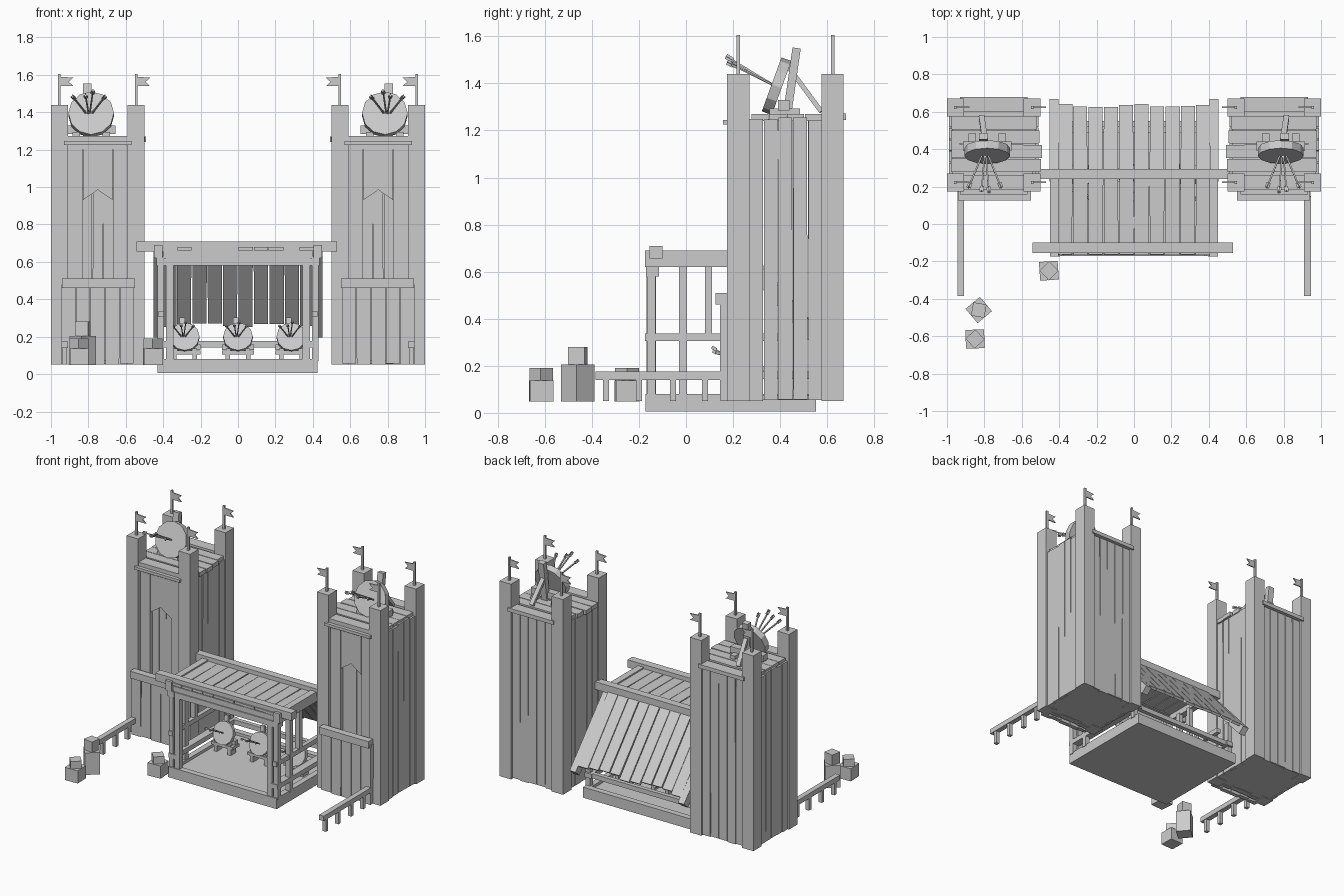
import bpy, bmesh, math, random
from mathutils import Vector as V, Matrix

if "Cube" in bpy.data.objects:
    bpy.data.objects.remove(bpy.data.objects["Cube"])

random.seed(4)
wood = bpy.data.materials.new("grey_wood")
wood.diffuse_color = (0.6, 0.6, 0.6, 1)
wood.use_nodes = True
wood.node_tree.nodes["Principled BSDF"].inputs["Base Color"].default_value = wood.diffuse_color


def finish(name, bm):
    bmesh.ops.recalc_face_normals(bm, faces=bm.faces)
    me = bpy.data.meshes.new(name)
    bm.to_mesh(me)
    bm.free()
    me.materials.append(wood)
    ob = bpy.data.objects.new(name, me)
    bpy.context.collection.objects.link(ob)
    return ob


def hull(name, lower, upper):
    """Solid between two matching loops of points."""
    bm = bmesh.new()
    a = [bm.verts.new(p) for p in lower]
    b = [bm.verts.new(p) for p in upper]
    n = len(a)
    bm.faces.new(a[::-1])
    bm.faces.new(b)
    for i in range(n):
        bm.faces.new((a[i], a[(i + 1) % n], b[(i + 1) % n], b[i]))
    return finish(name, bm)


def box(name, x0, x1, y0, y1, z0, z1):
    ring = [(x0, y0), (x1, y0), (x1, y1), (x0, y1)]
    return hull(name, [(x, y, z0) for x, y in ring], [(x, y, z1) for x, y in ring])


def beam(name, p, q, w, d):
    """Square bar from p to q."""
    p, q = V(p), V(q)
    t = (q - p).normalized()
    side = t.cross(V((1, 0, 0)) if abs(t.x) < 0.8 else V((0, 0, 1))).normalized()
    up = t.cross(side)
    ring = [side * d * i / 2 + up * w * j / 2 for i, j in ((-1, -1), (1, -1), (1, 1), (-1, 1))]
    return hull(name, [p + r for r in ring], [q + r for r in ring])


def row(name, o, across, along, thick, n, rough=0.008):
    """Row of slightly crooked boards."""
    o, across, along, thick = V(o), V(across), V(along), V(thick)
    obs, r = [], random.uniform
    for i in range(n):
        a0, a1 = (i + r(0, .05)) / n, (i + 1 - r(0, .05)) / n
        b0, b1 = (i + r(0, .07)) / n, (i + 1 - r(0, .07)) / n
        d = along.normalized()
        s, e = o + d * r(0, rough), o + along + d * r(-rough, rough)
        p = [s + across * a0, s + across * a1]
        q = [e + across * b0, e + across * b1]
        obs.append(hull(name, [p[0], p[1], p[1] + thick, p[0] + thick],
                        [q[0], q[1], q[1] + thick, q[0] + thick]))
    return obs


def prism(name, pts, y0, y1):
    return hull(name, [(x, y0, z) for x, z in pts], [(x, y1, z) for x, z in pts])


def target(x, y, z, k):
    """Tilted round target on a stand, with arrows stuck in it."""
    def P(a, b, c):
        return V((x, y, z)) + V((a, b, c)) * k
    obs = []
    bm = bmesh.new()
    bmesh.ops.create_cone(bm, cap_ends=True, segments=12, radius1=.122 * k, radius2=.122 * k, depth=.045 * k,
                          matrix=Matrix.Translation(P(0, 0, .118)) @ Matrix.Rotation(math.radians(70), 4, 'X'))
    obs.append(finish("target_disc", bm))
    obs.append(beam("target_upright", P(-.02, .045, 0), P(-.02, .085, .28), .045 * k, .035 * k))
    obs.append(beam("target_back_leg", P(-.01, .05, .2), P(-.03, .19, .01), .03 * k, .02 * k))
    obs.append(beam("target_foot", P(-.13, .03, .037), P(.13, .03, .037), .045 * k, .05 * k))
    for sx in (-1, 1):
        obs.append(beam("target_foot_block", P(sx * .08, -.03, .012), P(sx * .08, .1, .012), .04 * k, .024 * k))
    for tx, ty, tz in ((-.1, -.19, .215), (-.03, -.21, .22), (.01, -.215, .245), (.075, -.19, .215)):
        a, b = P(tx * .1 - .01, 0, .115), P(tx, ty, tz)
        obs.append(beam("arrow_shaft", a, b, .008 * k, .008 * k))
        m = a.lerp(b, .87)
        obs.append(beam("arrow_feathers", m, b, .022 * k, .004 * k))
        obs.append(beam("arrow_feathers", m, b, .004 * k, .022 * k))
    return obs


# ---- left tower, mirrored afterwards ----
T = []
for x in (-.955, -.545):
    for y in (.222, .623):
        T.append(box("tower_post", x - .045, x + .045, y - .047, y + .047, .05, 1.44))
        T.append(box("flag_pole", x - .007, x + .007, y - .007, y + .007, 1.44, 1.605))
        T.append(prism("flag", [(x, 1.54), (x + .075, 1.54), (x + .05, 1.562), (x + .075, 1.585), (x, 1.59)],
                       y - .004, y + .004))
# side and back walls
for x in (-.99, -.53):
    T += row("tower_side_board", (x, .265, .05), (0, .315, 0), (0, 0, 1.2), (.02, 0, 0), 5)
T += row("tower_back_board", (-.915, .635, .05), (.33, 0, 0), (0, 0, 1.2), (0, .02, 0), 5)
T.append(box("tower_base", -.97, -.53, .2, .65, .055, .075))
# front wall with pointed doorway
T.append(box("front_wall_left", -.915, -.832, .2, .225, .05, 1.2))
T.append(box("front_wall_right", -.668, -.585, .2, .225, .05, 1.2))
T.append(prism("door_header", [(-.83, .93), (-.75, .985), (-.67, .93), (-.67, 1.2), (-.83, 1.2)], .2, .225))
T.append(box("front_wall_top", -.915, -.585, .205, .23, 1.2, 1.25))
T += row("door_board", (-.835, .225, .05), (.17, 0, 0), (0, 0, .95), (0, .02, 0), 3)
T += row("skirt_board", (-.945, .145, .05), (.39, 0, 0), (0, 0, .42), (0, .03, 0), 5)
T.append(box("skirt_rail", -.94, -.55, .125, .175, .46, .51))
# roof deck
T += row("deck_board", (-.99, .275, 1.24), (0, .305, 0), (.485, 0, 0), (0, 0, .03), 4, .015)
for y in (.182, .6):
    T.append(box("deck_edge_board", -.93, -.57, y, y + .08, 1.245, 1.272))
T.append(beam("deck_support", (-.93, .17, 1.235), (-.57, .17, 1.235), .02, .025))
T += target(-.785, .385, 1.27, 1)
# fence
T.append(box("fence_rail", -.945, -.908, -.385, .15, .14, .175))
for y in (-.34, -.2, -.055, .08):
    T.append(box("fence_post", -.94, -.913, y - .013, y + .013, .05, .145))

# ---- left side of stage frame, mirrored afterwards ----
T.append(box("front_frame_post", -.385, -.345, -.167, -.128, .01, .6))
T.append(box("rafter", -.45, -.403, -.175, .27, .62, .69))
T.append(beam("sloped_rafter", (-.427, .25, .655), (-.427, .645, .215), .047, .06))
T.append(box("side_post", -.43, -.395, -.03, .005, .07, .63))
T.append(box("upper_side_post", -.43, -.395, .08, .11, .33, .63))
T.append(box("corner_post", -.43, -.395, -.165, -.13, .07, .63))
T.append(box("post_cap", -.435, -.385, -.17, -.115, .58, .62))
T.append(box("rear_post", -.43, -.395, .48, .515, .07, .33))
T.append(box("upper_side_rail", -.425, -.395, -.175, .4, .305, .338))
T.append(box("lower_side_rail", -.43, -.375, -.17, .53, .143, .176))

for ob in T:
    me = ob.data.copy()
    me.transform(Matrix.Scale(-1, 4, (1, 0, 0)))
    me.flip_normals()
    bpy.context.collection.objects.link(bpy.data.objects.new(ob.name.split(".")[0] + "_right", me))

# ---- stage ----
box("stage_floor", -.43, .425, -.17, .55, .005, .06)
box("stage_front_edge", -.43, .425, -.172, -.13, .005, .08)
box("stage_back_edge", -.43, .425, .51, .552, .005, .08)
for x in (-.43, .385):
    box("stage_side_edge", x, x + .04, -.17, .55, .005, .08)
box("stage_back_rail", -.43, .43, .49, .52, .143, .176)
box("front_lintel", -.4, .4, -.167, -.13, .58, .62)
box("upper_lintel", -.4, .4, -.16, -.13, .62, .657)
for y in (-.155, .24):
    box("roof_cross_beam", -.543, .53, y, y + .055, .655, .71)
# roof boards, flat part then slope
row("flat_roof_board", (-.41, -.17, .662), (.82, 0, 0), (0, .43, 0), (0, 0, .018), 10)
row("sloped_roof_board", (-.41, .265, .67), (.82, 0, 0), (0, .355, -.41), (0, .014, .012), 10, .015)

# targets on little stools
for x in (-.285, 0, .285):
    target(x, .25, .12, .65)
    box("stool_top", x - .085, x + .085, .225, .3, .105, .125)
    for sx in (-.055, .055):
        box("stool_leg", x + sx - .012, x + sx + .012, .23, .29, .055, .11)

# ---- crates ----
def crate(name, x, y, size, z0, z1, angle):
    a = [math.radians(angle + 45 + 90 * i) for i in range(4)]
    r = size / math.sqrt(2)
    ring = [(x + r * math.cos(t), y + r * math.sin(t)) for t in a]
    hull(name, [(u, v, z0) for u, v in ring], [(u, v, z1) for u, v in ring])


for x, y, size, mid, top, turn in ((-.85, -.615, .1, .138, .19, 2),
                                   (-.83, -.46, .1, .205, .28, 40),
                                   (-.455, -.25, .1, .138, .19, 4)):
    crate("crate", x, y, size, .048, mid, turn)
    crate("small_crate", x, y, size * .72, mid, top, turn + 40)
